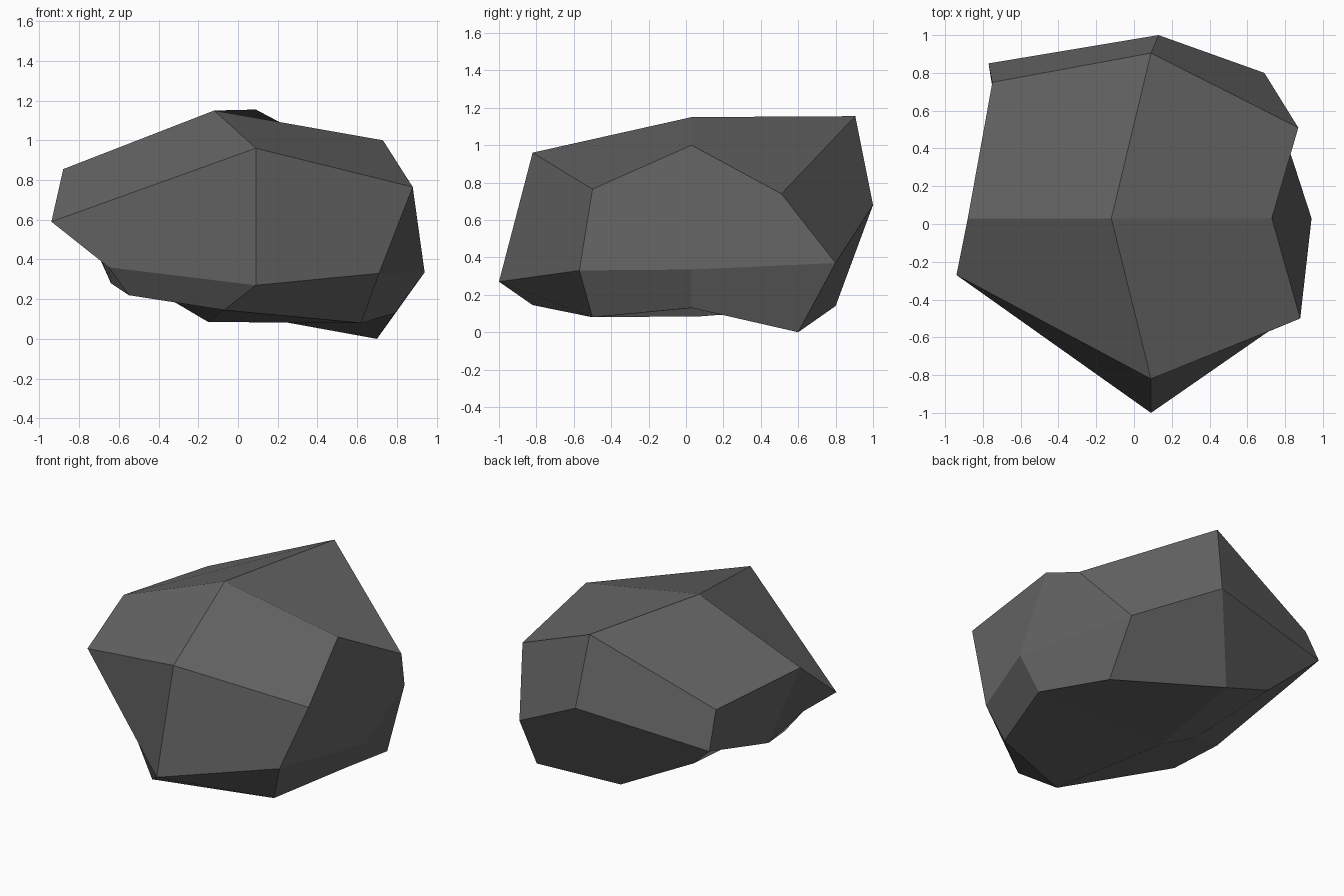
import bpy, bmesh

# Stone colour
stone = bpy.data.materials.new("dark_grey_stone")
stone.diffuse_color = (0.13, 0.13, 0.13, 1.0)

# Chiselled positions for each point of a once-divided block.
# Layers run bottom, middle, top; rows run front to back; points run left to right.
layers = {
    -1: [[(-0.55, -0.27, 0.22), (-0.07, -0.82, 0.145), (0.62, -0.50, 0.08)],
         [(-0.48, 0.03, 0.28), (-0.15, 0.08, 0.085), (0.79, 0.03, 0.13)],
         [(-0.52, 0.66, 0.35), (-0.07, 0.80, 0.14), (0.70, 0.60, 0.0)]],
    0: [[(-0.65, -0.33, 0.36), (0.09, -1.00, 0.27), (0.71, -0.57, 0.33)],
        [(-0.64, 0.03, 0.28), None, (0.94, 0.03, 0.335)],
        [(-0.77, 0.85, 0.57), (0.13, 1.00, 0.68), (0.69, 0.80, 0.37)]],
    1: [[(-0.94, -0.27, 0.59), (0.09, -0.82, 0.96), (0.88, -0.50, 0.765)],
        [(-0.88, 0.03, 0.855), (-0.12, 0.03, 1.15), (0.73, 0.03, 1.00)],
        [(-0.75, 0.75, 0.81), (0.09, 0.905, 1.155), (0.87, 0.51, 0.74)]],
}

# Rock: a divided cube whose points are pushed into an irregular boulder
bm = bmesh.new()
bmesh.ops.create_cube(bm, size=2)
bmesh.ops.subdivide_edges(bm, edges=bm.edges[:], cuts=1, use_grid_fill=True)
for v in bm.verts:
    x, y, z = (round(c) for c in v.co)
    v.co = layers[z][y + 1][x + 1]
bmesh.ops.recalc_face_normals(bm, faces=bm.faces[:])
for f in bm.faces:
    f.smooth = False

mesh = bpy.data.meshes.new("rock")
bm.to_mesh(mesh)
bm.free()
mesh.materials.append(stone)
rock = bpy.data.objects.new("rock", mesh)
bpy.context.collection.objects.link(rock)
